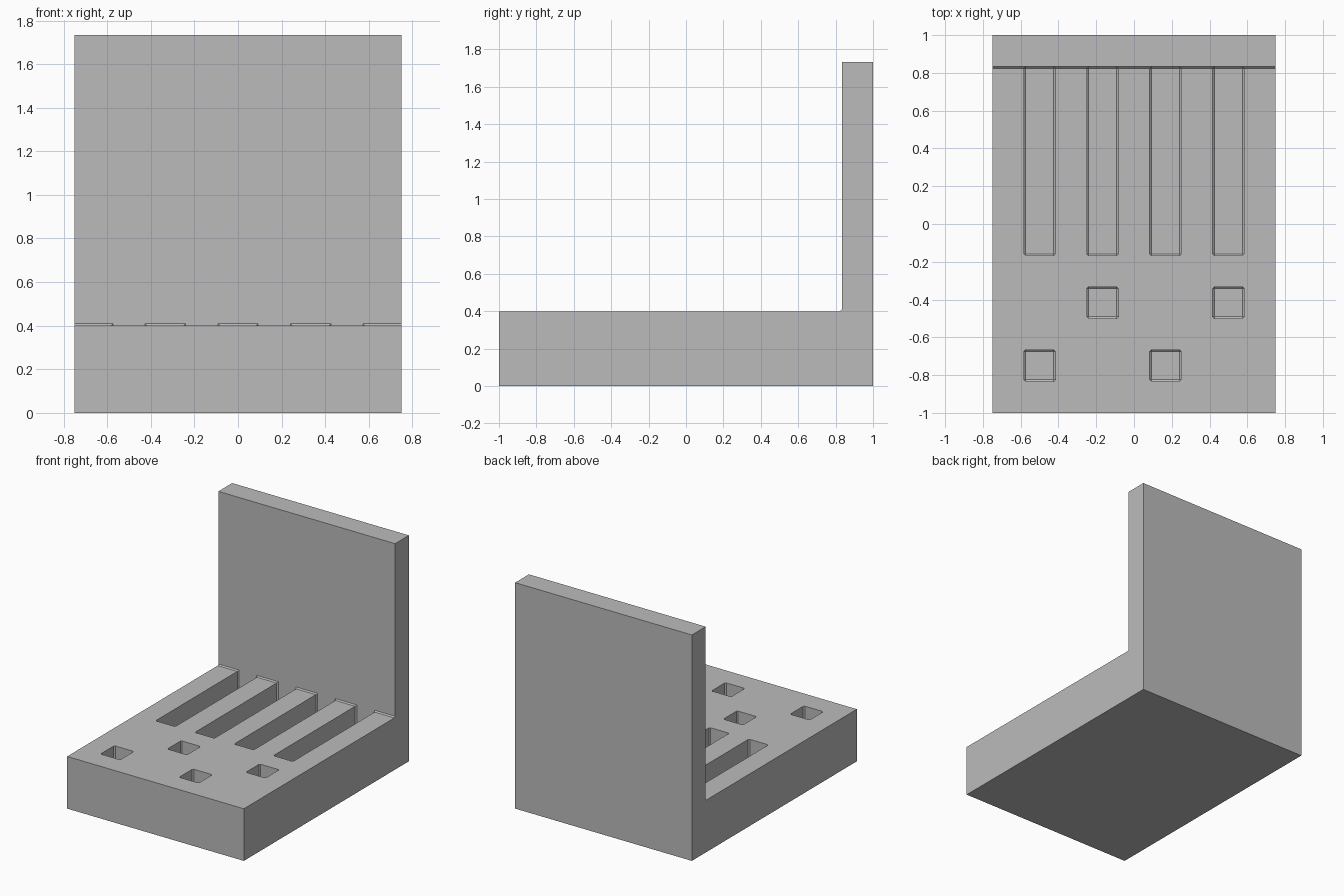
import bpy, bmesh

if "Cube" in bpy.data.objects:
    bpy.data.objects.remove(bpy.data.objects["Cube"])

U = 1 / 6                      # grid module
NX, NY = 9, 12                 # footprint in modules
FLOOR, DECK, TOP = 0.4 * U, 2.4 * U, 10.4 * U
LEVELS = [0, FLOOR, DECK, TOP]


def height(i, j):
    """Height level index of one cell of the footprint."""
    if not (0 <= i < NX and 0 <= j < NY):
        return 0
    if j == NY - 1:                        # back wall
        return 3
    if i % 2 == 1 and j >= 5:              # long slots
        return 1
    if (i, j) in {(1, 1), (5, 1), (3, 3), (7, 3)}:   # square pockets
        return 1
    return 2


bm = bmesh.new()


def quad(*pts):
    bm.faces.new([bm.verts.new(((x - NX / 2) * U, (y - NY / 2) * U, z)) for x, y, z in pts])


# Slotted base and back wall: cell tops, bottoms and steps between heights
for i in range(NX):
    for j in range(NY):
        h = height(i, j)
        corners = [(i, j), (i + 1, j), (i + 1, j + 1), (i, j + 1)]
        quad(*[(x, y, LEVELS[h]) for x, y in corners])
        quad(*[(x, y, 0) for x, y in reversed(corners)])
        for k, (dx, dy) in enumerate([(0, -1), (1, 0), (0, 1), (-1, 0)]):
            a, b = corners[k], corners[(k + 1) % 4]
            for lv in range(height(i + dx, j + dy), h):
                z0, z1 = LEVELS[lv], LEVELS[lv + 1]
                quad((*a, z0), (*b, z0), (*b, z1), (*a, z1))
bmesh.ops.remove_doubles(bm, verts=bm.verts, dist=1e-4)
bmesh.ops.recalc_face_normals(bm, faces=bm.faces)

# Small chamfer along all inner corners
inner = [e for e in bm.edges if len(e.link_faces) == 2 and e.calc_face_angle_signed() < -0.5]
bmesh.ops.bevel(bm, geom=inner, offset=0.009, offset_type='OFFSET', segments=1,
                profile=0.5, affect='EDGES', clamp_overlap=True)

mesh = bpy.data.meshes.new("slotted_base_with_back_wall")
bm.to_mesh(mesh)
bm.free()
mat = bpy.data.materials.new("plain grey")
mat.diffuse_color = (0.5, 0.5, 0.5, 1)
mat.use_nodes = True
mat.node_tree.nodes["Principled BSDF"].inputs["Base Color"].default_value = mat.diffuse_color
mesh.materials.append(mat)
obj = bpy.data.objects.new("slotted_base_with_back_wall", mesh)
bpy.context.collection.objects.link(obj)
